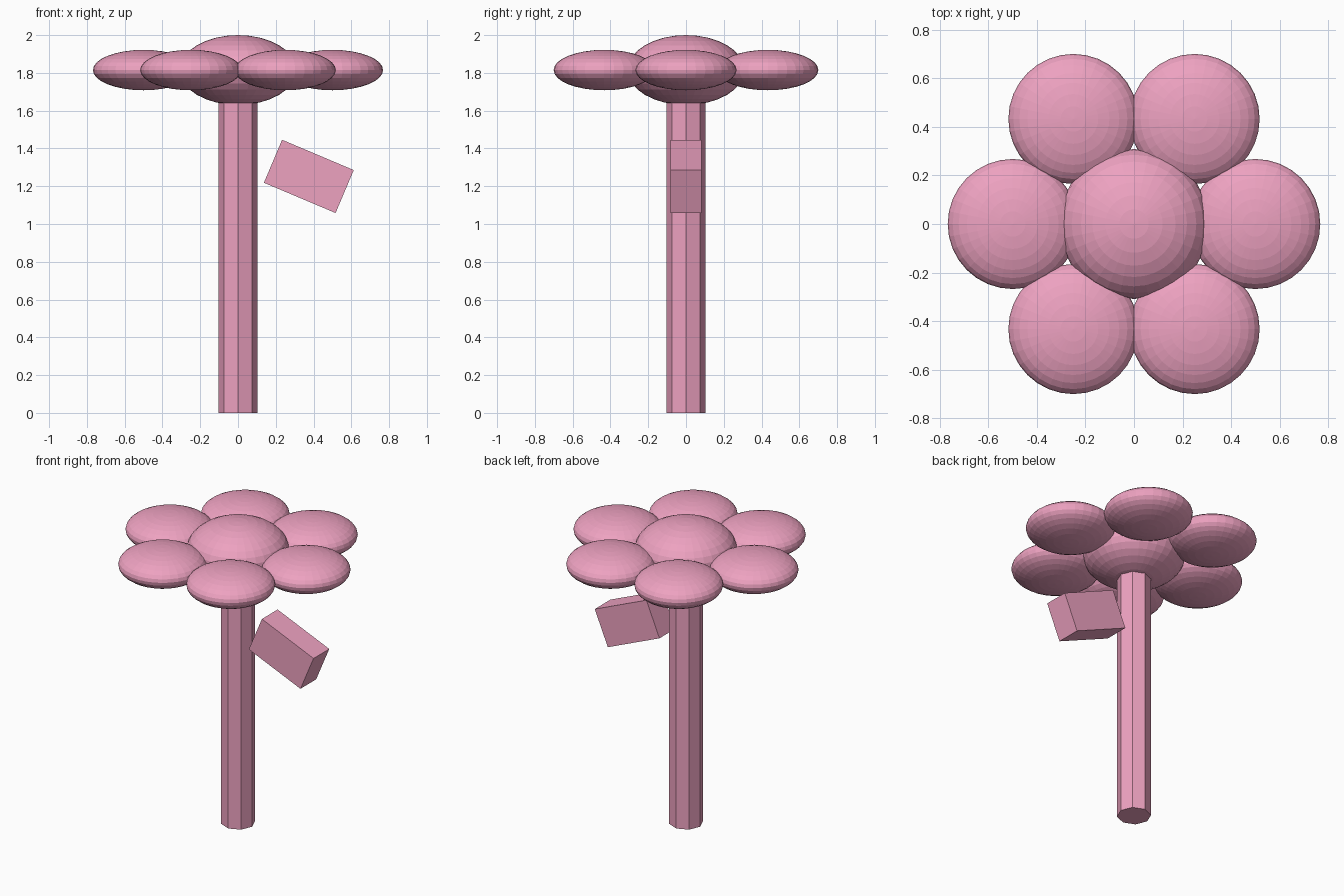
import bpy
from math import cos, sin, pi

if "Cube" in bpy.data.objects:
    bpy.data.objects.remove(bpy.data.objects["Cube"])

pink = bpy.data.materials.new("pink")
pink.diffuse_color = (0.85, 0.36, 0.53, 1)
pink.use_nodes = True
pink.node_tree.nodes["Principled BSDF"].inputs["Base Color"].default_value = pink.diffuse_color


def finish(name):
    obj = bpy.context.object
    obj.name = name
    obj.data.materials.append(pink)
    return obj


def flat_sphere(name, x, y, z, radius, height):
    bpy.ops.mesh.primitive_uv_sphere_add(segments=32, ring_count=16, radius=1, location=(x, y, z))
    obj = finish(name)
    obj.scale = (radius, radius, height)


HEAD_Z = 1.815

# Octagonal stem
bpy.ops.mesh.primitive_cylinder_add(vertices=8, radius=0.103, depth=1.65, location=(0, 0, 0.825))
finish("stem")

# Flower centre and ring of six petals
flat_sphere("flower_center", 0, 0, HEAD_Z, 0.309, 0.185)
for i in range(6):
    a = i * pi / 3
    flat_sphere(f"petal_{i + 1}", 0.5 * cos(a), 0.5 * sin(a), HEAD_Z, 0.268, 0.107)

# Tilted block leaf beside the stem
bpy.ops.mesh.primitive_cube_add(size=1, location=(0.375, 0, 1.252), rotation=(0, 0.4, 0))
finish("leaf").scale = (0.412, 0.165, 0.247)
